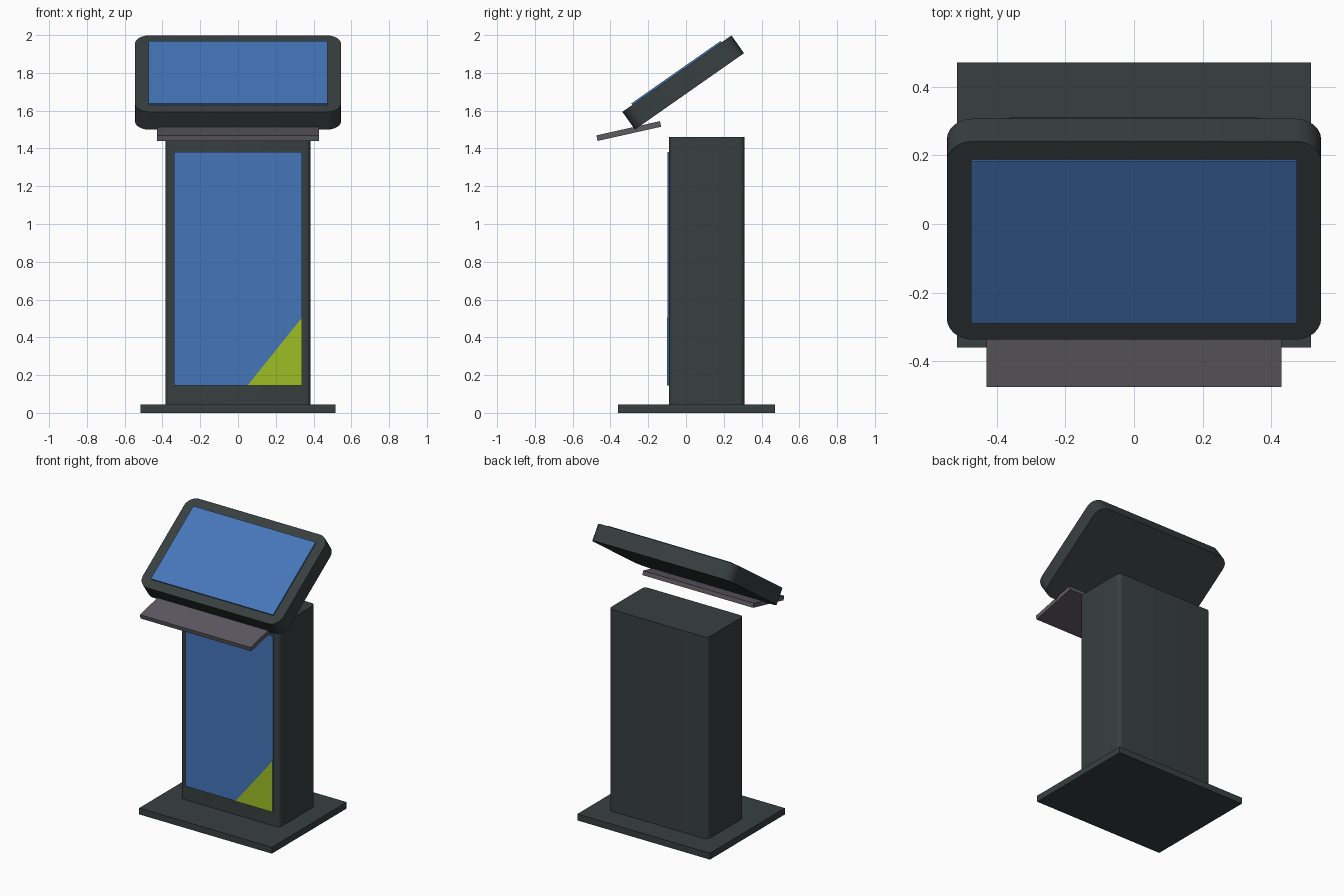
import bpy, bmesh, math
from mathutils import Matrix, Vector

if "Cube" in bpy.data.objects:
    bpy.data.objects.remove(bpy.data.objects["Cube"])


def material(name, r, g, b):
    lin = [(c / 255 / 12.92) if c <= 10 else ((c / 255 + 0.055) / 1.055) ** 2.4 for c in (r, g, b)]
    m = bpy.data.materials.new(name)
    m.diffuse_color = (*lin, 1)
    m.use_nodes = True
    m.node_tree.nodes["Principled BSDF"].inputs["Base Color"].default_value = m.diffuse_color
    return m


CHARCOAL = material("charcoal", 56, 63, 63)
BLUE = material("screen blue", 69, 118, 186)
GREEN = material("lime green", 157, 190, 37)
GREY = material("shelf grey", 94, 91, 98)


def finish(name, bm, *mats):
    bmesh.ops.recalc_face_normals(bm, faces=bm.faces)
    me = bpy.data.meshes.new(name)
    bm.to_mesh(me)
    bm.free()
    for m in mats:
        me.materials.append(m)
    ob = bpy.data.objects.new(name, me)
    bpy.context.collection.objects.link(ob)
    return ob


def box(name, size, centre, mat, tilt=0, radius=0):
    """Box tilted about x; radius rounds the four edges along its own z."""
    bm = bmesh.new()
    bmesh.ops.create_cube(bm, size=1, matrix=Matrix.Diagonal((*size, 1)))
    if radius:
        edges = [e for e in bm.edges
                 if abs(e.verts[0].co.z - e.verts[1].co.z) > size[2] / 2]
        bmesh.ops.bevel(bm, geom=edges, offset=radius, segments=6, profile=0.5, affect='EDGES')
    ob = finish(name, bm, mat)
    ob.location = centre
    ob.rotation_euler.x = math.radians(tilt)
    if radius:
        bpy.context.view_layer.objects.active = ob
        ob.select_set(True)
        bpy.ops.object.shade_smooth_by_angle(angle=math.radians(35))
        ob.select_set(False)
    return ob


# Foot plate and column
box("base_plate", (1.03, 0.83, 0.045), (0, 0.055, 0.0225), CHARCOAL)
box("column", (0.77, 0.40, 1.417), (0, 0.11, 0.7525), CHARCOAL, radius=0.03)

# Front panel with its corner triangle
box("front_panel", (0.68, 0.008, 1.235), (0, -0.094, 0.7625), BLUE)
bm = bmesh.new()
face = bm.faces.new([bm.verts.new(p) for p in
                     ((0.05, -0.095, 0.145), (0.34, -0.095, 0.145), (0.34, -0.095, 0.505))])
ext = bmesh.ops.extrude_face_region(bm, geom=[face])
bmesh.ops.translate(bm, vec=(0, -0.006, 0), verts=[v for v in ext["geom"] if isinstance(v, bmesh.types.BMVert)])
for f in bm.faces:
    f.normal_update()
    f.material_index = 0 if abs(f.normal.y) > 0.5 else 1
finish("corner_triangle", bm, GREEN, BLUE)

# Tilted display head with raised screen
TILT = 35
head_centre = Vector((0, -0.015, 1.749))
up = Matrix.Rotation(math.radians(TILT), 3, 'X') @ Vector((0, 0, 1))
box("display_head", (1.09, 0.705, 0.115), head_centre, CHARCOAL, TILT, 0.075)
box("display_screen", (0.95, 0.576, 0.009), head_centre + up * 0.062, BLUE, TILT)

# Keyboard shelf
box("shelf", (0.86, 0.345, 0.03), (0, -0.303, 1.492), GREY, 12.6)
